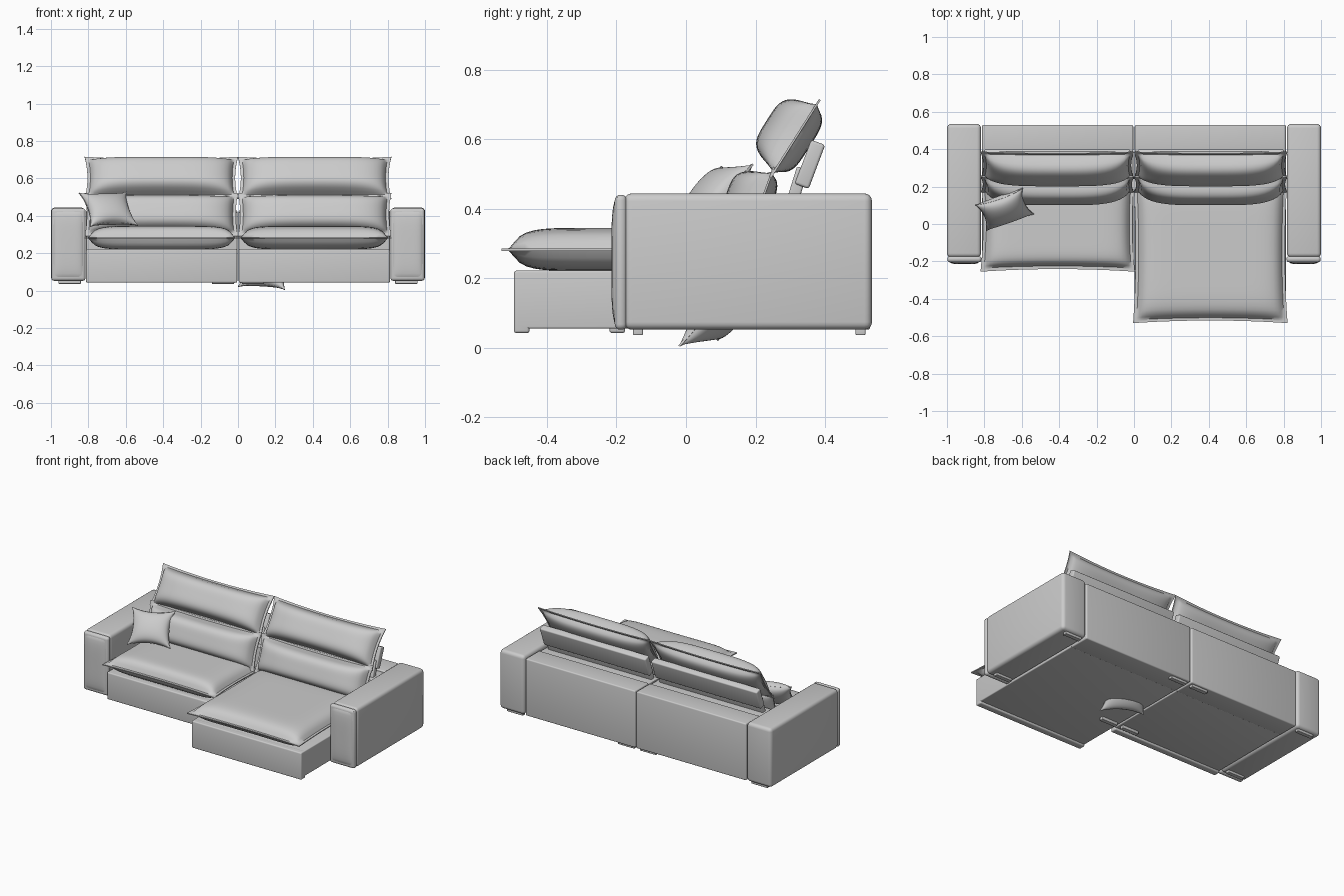
import bpy, bmesh, math
from mathutils import Vector, Matrix

cube = bpy.data.objects.get("Cube")
if cube:
    bpy.data.objects.remove(cube, do_unlink=True)

fabric = bpy.data.materials.new("light grey fabric")
fabric.use_nodes = True
GREY = (0.6, 0.6, 0.6, 1)
fabric.diffuse_color = GREY
fabric.node_tree.nodes["Principled BSDF"].inputs["Base Color"].default_value = GREY


def finish(name, bm, angle=40):
    bmesh.ops.recalc_face_normals(bm, faces=bm.faces)
    mesh = bpy.data.meshes.new(name)
    bm.to_mesh(mesh)
    bm.free()
    mesh.materials.append(fabric)
    obj = bpy.data.objects.new(name, mesh)
    bpy.context.collection.objects.link(obj)
    bpy.ops.object.select_all(action='DESELECT')
    obj.select_set(True)
    bpy.context.view_layer.objects.active = obj
    bpy.ops.object.shade_smooth_by_angle(angle=math.radians(angle))
    return obj


def box(name, x, y, z, r=0.01, tilt=0):
    """Rounded box from (min, max) ranges, tilted about x through its centre."""
    lo, hi = Vector((min(x), y[0], z[0])), Vector((max(x), y[1], z[1]))
    bm = bmesh.new()
    bmesh.ops.create_cube(bm, size=1)
    bmesh.ops.scale(bm, vec=hi - lo, verts=bm.verts)
    bmesh.ops.bevel(bm, geom=bm.edges[:], offset=r, segments=4, profile=0.5, affect='EDGES')
    bm.transform(Matrix.Translation((lo + hi) / 2) @ Matrix.Rotation(tilt, 4, 'X'))
    return finish(name, bm)


def pillow(name, centre, u, v, front, back, power=4, flange=0.02, pinch=0.03, n=32):
    """Stuffed cushion: half axes u and v, bulging along u x v, with a thin seam flange."""
    c, u, v = Vector(centre), Vector(u), Vector(v)
    normal = u.cross(v).normalized()
    bm = bmesh.new()

    def fullness(t, half):
        return max(0, 1 - min(1, abs(t) / (1 - flange / half)) ** power)

    def place(i, j, side):
        s, t = (math.sin(math.pi * (k / n - 0.5)) for k in (i, j))
        h = math.sqrt(fullness(s, u.length) * fullness(t, v.length))
        sx = s - pinch / u.length * s ** 3 * (1 - t * t)
        ty = t - pinch / v.length * t ** 3 * (1 - s * s)
        depth = 0.003 + h * (front if side > 0 else back)
        return bm.verts.new(c + u * sx + v * ty + normal * depth * side)

    grids = []
    for side in (1, -1):
        g = [[place(i, j, side) for j in range(n + 1)] for i in range(n + 1)]
        grids.append(g)
        for i in range(n):
            for j in range(n):
                bm.faces.new((g[i][j], g[i + 1][j], g[i + 1][j + 1], g[i][j + 1]))
    # close the seam
    rim = [(i, 0) for i in range(n)] + [(n, j) for j in range(n)]
    rim += [(n - i, n) for i in range(n)] + [(0, n - j) for j in range(n)]
    top, low = grids
    for (a, b), (p, q) in zip(rim, rim[1:] + rim[:1]):
        bm.faces.new((top[a][b], top[p][q], low[p][q], low[a][b]))
    return finish(name, bm, 50)


def leaning(name, x, low, high, front, back, **kw):
    """Wide back cushion whose seam runs from low (y, z) to high (y, z)."""
    v = Vector((0, high[0] - low[0], high[1] - low[1])) / 2
    centre = (x, (low[0] + high[0]) / 2, (low[1] + high[1]) / 2)
    return pillow(name, centre, (0.41, 0, 0), v, front, back, **kw)


for side, label, front_y in ((-1, "right", -0.22), (1, "left", -0.495)):
    # armrest with padded front panel
    box(label + "_arm", (side * 0.818, side), (-0.178, 0.535), (0.052, 0.444), 0.022)
    box(label + "_arm_front_pad", (side * 0.815, side * 0.998), (-0.205, -0.17), (0.052, 0.44), 0.016)
    pillow(label + "_arm_front_bulge", (side * 0.907, -0.196, 0.247), (0.085, 0, 0),
           (0, 0, 0.187), 0.016, 0.004, flange=0.004, pinch=0, n=16)

    # seat base with lower front skirt, and back body
    span = (side * 0.004, side * 0.812)
    box(label + "_seat_base", span, (front_y + 0.006, 0.39), (0.055, 0.222), 0.006)
    box(label + "_front_skirt", span, (front_y, front_y + 0.045), (0.042, 0.222), 0.008)
    box(label + "_back_body", span, (0.385, 0.53), (0.052, 0.43), 0.008)
    box(label + "_back_filler", span, (0.25, 0.392), (0.06, 0.42), 0.004)

    # feet
    for x in (0.9, 0.08):
        for y in (-0.138, 0.502):
            box(label + "_foot", (side * (x - 0.06), side * (x + 0.06)),
                (y - 0.014, y + 0.014), (0.036, 0.06), 0.004)

    # seat cushion
    y0, y1 = front_y - 0.035, 0.25
    pillow(label + "_seat_cushion", (side * 0.408, (y0 + y1) / 2, 0.282), (0.413, 0, 0),
           (0, (y1 - y0) / 2, 0), 0.06, 0.058, power=8, flange=0.025, pinch=0.014)

    # lumbar cushion, headrest and its tilted support
    mid = side * 0.41
    leaning(label + "_lumbar_cushion", mid, (0.17, 0.29), (0.253, 0.52), 0.1, 0.03, pinch=0.012)
    leaning(label + "_headrest", mid, (0.243, 0.49), (0.385, 0.714), 0.094, 0.045, pinch=0.015)
    box(label + "_headrest_support", (side * 0.02, side * 0.8),
        (0.335, 0.378), (0.46, 0.595), 0.008, -0.36)
    box(label + "_support_bracket", (side * 0.03, side * 0.79),
        (0.298, 0.332), (0.38, 0.52), 0.006, -0.3)

# throw pillow on the seat and one below it
pillow("throw_pillow", (-0.693, 0.078, 0.435), (0.128, 0.045, 0.003),
       (-0.03, 0.07, 0.09), 0.05, 0.05, power=2, flange=0.004, pinch=0.022)
pillow("lower_throw_pillow", (0.145, 0.1, 0.1), (0.125, -0.055, -0.008),
       (0.02, 0.065, 0.087), 0.045, 0.045, power=2, flange=0.004, pinch=0.022)
